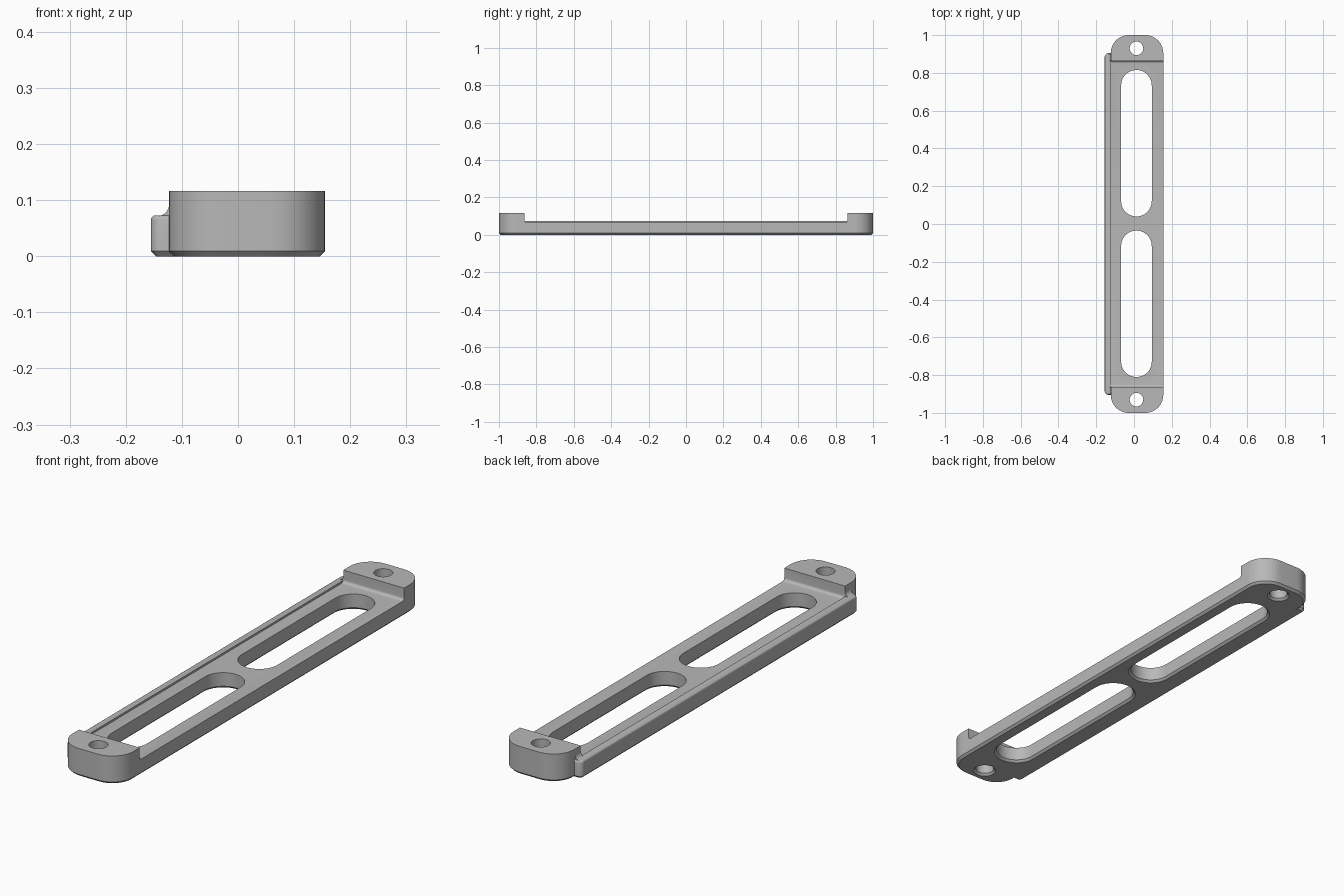
import bpy, bmesh
from math import sin, cos, pi, radians

cube = bpy.data.objects.get("Cube")
if cube:
    bpy.data.objects.remove(cube, do_unlink=True)

grey = bpy.data.materials.new("plain grey")
grey.use_nodes = True
colour = (0.48, 0.48, 0.48, 1)
grey.diffuse_color = colour
grey.node_tree.nodes["Principled BSDF"].inputs["Base Color"].default_value = colour

LEFT, RIGHT, MID = -0.123, 0.155, 0.013   # main bar sides and slot centreline
TOP, RAIL, LIP = 0.116, 0.065, 0.073      # heights of end blocks, rail and side lip
BLOCK = 0.863                             # inner face of the end blocks
CH = 0.009                                # bottom chamfer


def arc(cx, cy, r, a0, a1, n=12):
    angles = [radians(a0 + (a1 - a0) * i / n) for i in range(n + 1)]
    return [(cx + r * cos(a), cy + r * sin(a)) for a in angles]


def rounded(x0, x1, y0, y1, r, inset=0):
    """Rounded rectangle outline, shrunk by inset."""
    pts = []
    for i, (cx, cy) in enumerate([(x1 - r, y1 - r), (x0 + r, y1 - r),
                                  (x0 + r, y0 + r), (x1 - r, y0 + r)]):
        pts += arc(cx, cy, r - inset, i * 90, i * 90 + 90)
    return pts


def loft(name, rings):
    """Skin a stack of matching rings of 3D points and cap both ends."""
    bm = bmesh.new()
    rows = [[bm.verts.new(p) for p in ring] for ring in rings]
    n = len(rows[0])
    for a, b in zip(rows, rows[1:]):
        for i in range(n):
            j = (i + 1) % n
            bm.faces.new((a[i], a[j], b[j], b[i]))
    bm.faces.new(rows[0])
    bm.faces.new(rows[-1])
    bmesh.ops.remove_doubles(bm, verts=bm.verts, dist=1e-5)
    bmesh.ops.recalc_face_normals(bm, faces=bm.faces)
    mesh = bpy.data.meshes.new(name)
    bm.to_mesh(mesh)
    bm.free()
    mesh.materials.append(grey)
    ob = bpy.data.objects.new(name, mesh)
    bpy.context.collection.objects.link(ob)
    return ob


def stack(name, box, r, levels):
    """Rounded block through (z, inset) levels."""
    return loft(name, [[(x, y, z) for x, y in rounded(*box, r, inset)]
                       for z, inset in levels])


def combine(target, tool, operation):
    tool.hide_render = True
    mod = target.modifiers.new(tool.name, "BOOLEAN")
    mod.operation, mod.solver, mod.object = operation, "EXACT", tool
    bpy.context.view_layer.objects.active = target
    bpy.ops.object.modifier_apply(modifier=mod.name)
    bpy.data.objects.remove(tool, do_unlink=True)


# Main bar with rounded ends and chamfered underside
bar = stack("slotted_bar", (LEFT, RIGHT, -1, 1), 0.095,
            [(0, CH), (CH, 0), (TOP, 0)])

# Side lip with a softened top edge
soft = 0.008
edge = [(LIP - soft + soft * sin(a), soft * (1 - cos(a)))
        for a in [i * pi / 8 for i in range(5)]]
lip = stack("side_lip", (-0.155, -0.05, -0.905, 0.905), 0.02,
            [(0, CH), (CH, 0)] + edge)
combine(bar, lip, "UNION")

# Concave fillets joining the lip to the end blocks
curve = arc(LEFT - 0.02, LIP + 0.019, 0.02, 0, -90, 8)
profile = curve + [(LEFT - 0.02, 0.05), (-0.1, 0.05), (-0.1, LIP + 0.019)]
for s in (-1, 1):
    fillet = loft("lip_fillet", [[(x, s * y, z) for x, z in profile]
                                 for y in (BLOCK, 0.9)])
    combine(bar, fillet, "UNION")

# Recess between the end blocks, with rounded inner corners
f = 0.012
profile = (arc(-BLOCK + f, RAIL + f, f, 180, 270, 6)
           + arc(BLOCK - f, RAIL + f, f, 270, 360, 6)
           + [(BLOCK, 0.2), (-BLOCK, 0.2)])
recess = loft("recess_cutter", [[(x, y, z) for y, z in profile]
                                for x in (LEFT - 0.0006, 0.3)])
combine(bar, recess, "DIFFERENCE")

# Long slots and screw holes, each chamfered underneath
def opening(name, box, r):
    cutter = stack(name, box, r, [(-0.02, -CH - 0.02), (CH, 0), (0.2, 0)])
    combine(bar, cutter, "DIFFERENCE")


for y0, y1 in ((0.04, 0.815), (-0.81, -0.035)):
    opening("slot_cutter", (MID - 0.081, MID + 0.081, y0, y1), 0.081)
for y in (-0.93, 0.93):
    h = 0.036
    opening("hole_cutter", (MID - h, MID + h, y - h, y + h), h)

bpy.ops.object.select_all(action="DESELECT")
bar.select_set(True)
bpy.context.view_layer.objects.active = bar
bpy.ops.object.shade_smooth_by_angle(angle=radians(30))
